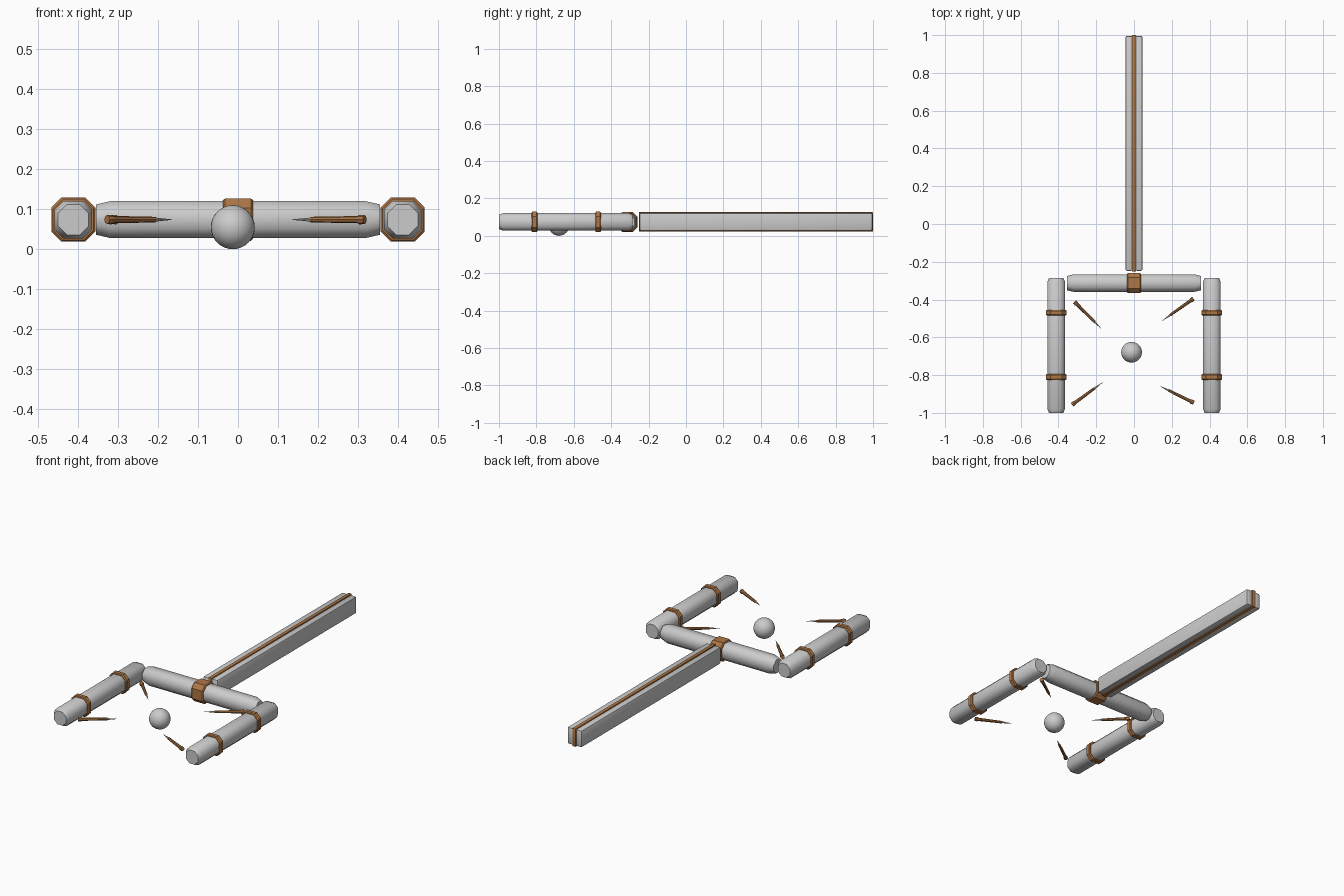
import bpy, bmesh, math
from mathutils import Vector, Matrix

if "Cube" in bpy.data.objects:
    bpy.data.objects.remove(bpy.data.objects["Cube"])

brown = bpy.data.materials.new("brown")
brown.diffuse_color = (0.42, 0.18, 0.06, 1)
brown.use_nodes = True
brown.node_tree.nodes["Principled BSDF"].inputs["Base Color"].default_value = brown.diffuse_color
Z = 0.074  # mid height of the frame


def finish(name, bm, mat=None, angle=None):
    bmesh.ops.recalc_face_normals(bm, faces=bm.faces)
    me = bpy.data.meshes.new(name)
    bm.to_mesh(me)
    bm.free()
    ob = bpy.data.objects.new(name, me)
    bpy.context.collection.objects.link(ob)
    if mat:
        me.materials.append(mat)
    if angle:
        bpy.ops.object.select_all(action='DESELECT')
        ob.select_set(True)
        bpy.context.view_layer.objects.active = ob
        bpy.ops.object.shade_smooth_by_angle(angle=math.radians(angle))
    return ob


def octagon(h, c):
    k = h - c
    return [(h, -k), (h, k), (k, h), (-k, h), (-h, k), (-h, -k), (-k, -h), (k, -h)]


def ngon(r, n):
    return [(r * math.cos(2 * math.pi * i / n), r * math.sin(2 * math.pi * i / n)) for i in range(n)]


def loft(name, start, end, sections, mat=None, angle=None):
    """Join outlines [(distance from start, points)] along the line start-end."""
    start, end = Vector(start), Vector(end)
    d = (end - start).normalized()
    side = d.cross(Vector((0, 0, 1)))
    up = side.cross(d)
    bm = bmesh.new()
    rings = [[bm.verts.new(start + d * t + side * a + up * b) for a, b in pts] for t, pts in sections]
    n = len(rings[0])
    for r0, r1 in zip(rings, rings[1:]):
        for i in range(n):
            bm.faces.new((r0[i], r0[(i + 1) % n], r1[(i + 1) % n], r1[i]))
    bm.faces.new(rings[0])
    bm.faces.new(rings[-1])
    return finish(name, bm, mat, angle)


def bar(name, start, end, h, chamfer, inset, run):
    length = (Vector(end) - Vector(start)).length
    big, small = octagon(h, chamfer), octagon(h - inset, chamfer)
    return loft(name, start, end, [(0, small), (run, big), (length - run, big), (length, small)], None, 50)


def band(name, start, end, h, chamfer):
    length = (Vector(end) - Vector(start)).length
    big, small = octagon(h, chamfer), octagon(h - 0.004, chamfer)
    e = 0.005
    return loft(name, start, end, [(0, small), (e, big), (length - e, big), (length, small)], brown)


def box(name, lo, hi, bevel, mat=None):
    lo, hi = Vector(lo), Vector(hi)
    bm = bmesh.new()
    bmesh.ops.create_cube(bm, size=1, matrix=Matrix.Translation((lo + hi) / 2) @ Matrix.Diagonal((*(hi - lo), 1)))
    bmesh.ops.bevel(bm, geom=bm.edges[:], offset=bevel, segments=2, profile=0.5, affect='EDGES')
    return finish(name, bm, mat, 40)


# Handle: two grey halves around a thin brown core
for s, side in ((-1, "left"), (1, "right")):
    xs = sorted((0.008 * s, 0.045 * s))
    box(f"handle_half_{side}", (xs[0], -0.248, 0.027), (xs[1], 0.996, 0.122), 0.008)
box("handle_core", (-0.01, -0.252, 0.024), (0.01, 1.0, 0.126), 0.002, brown)

# Crossbar and its centre band
bar("crossbar", (-0.355, -0.313, Z), (0.355, -0.313, Z), 0.046, 0.024, 0.008, 0.035)
band("crossbar_band", (-0.037, -0.313, Z), (0.037, -0.313, Z), 0.053, 0.024)

# Side bars, each with two bands
for s, side in ((-1, "left"), (1, "right")):
    x = 0.412 * s
    bar(f"side_bar_{side}", (x, -0.285, Z), (x, -1.0, Z), 0.047, 0.022, 0.009, 0.022)
    for i, y in enumerate((-0.47, -0.81)):
        band(f"side_band_{side}_{i + 1}", (x, y + 0.015, Z), (x, y - 0.015, Z), 0.055, 0.025)

# Spikes pointing at the ball: brown shaft with grey tip
spikes = [((-0.315, -0.412), (-0.172, -0.555)), ((0.315, -0.395), (0.148, -0.513)),
          ((-0.328, -0.957), (-0.165, -0.838)), ((0.317, -0.947), (0.135, -0.857))]
for i, (a, b) in enumerate(spikes):
    a, b = Vector((*a, Z)), Vector((*b, Z))
    n = (b - a).length
    loft(f"spike_shaft_{i + 1}", a, b, [(0, ngon(0.011, 8)), (0.014, ngon(0.012, 8)), (0.02, ngon(0.009, 8)),
                                       (n * 0.74, ngon(0.007, 8))], brown, 30)
    loft(f"spike_tip_{i + 1}", a, b, [(n * 0.72, ngon(0.0055, 8)), (n, ngon(0.0005, 8))], None, 40)

# Ball
bm = bmesh.new()
bmesh.ops.create_uvsphere(bm, u_segments=32, v_segments=16, radius=0.055,
                          matrix=Matrix.Translation((-0.013, -0.679, 0.055)))
finish("ball", bm, None, 60)
